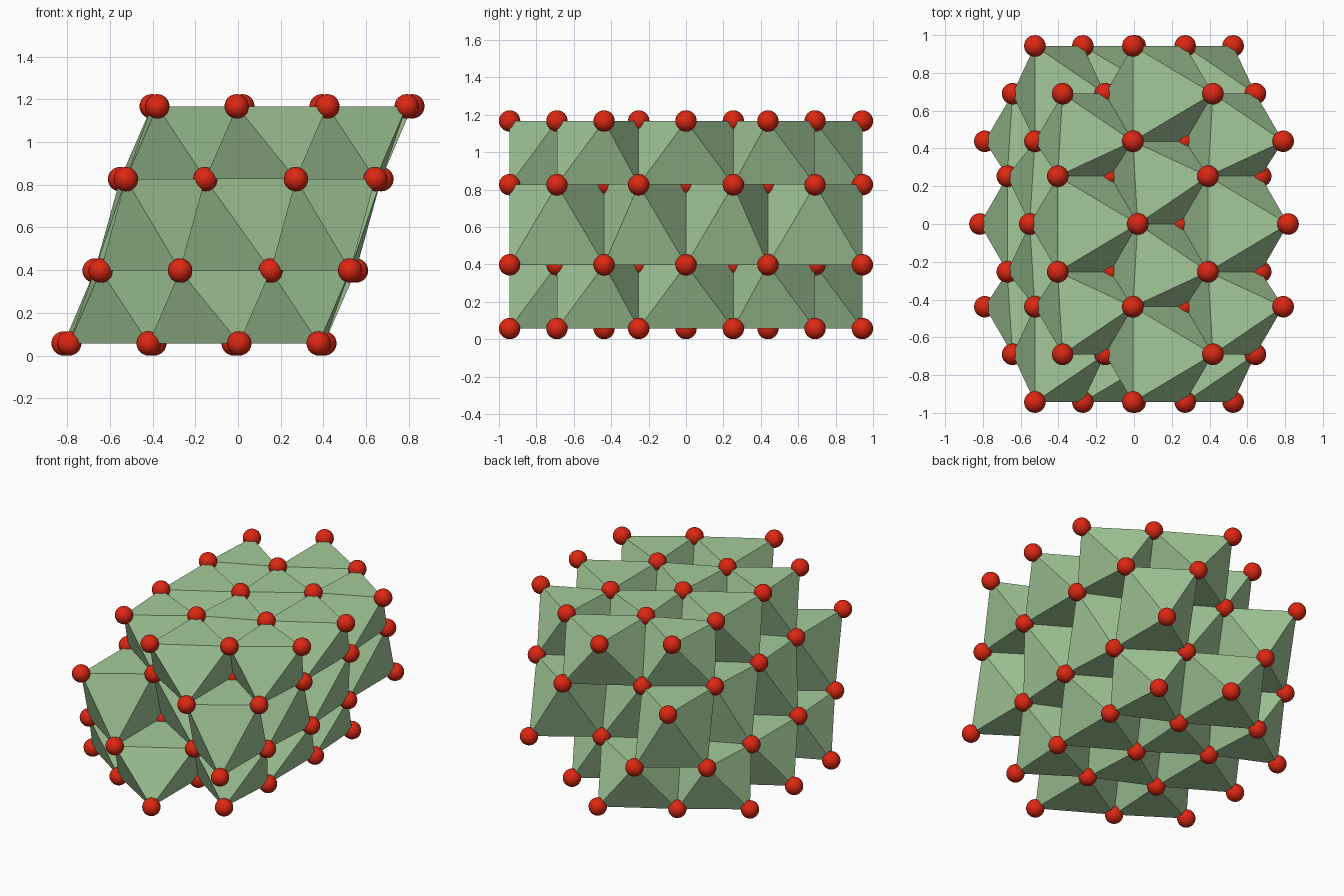
import bpy
import bmesh
from mathutils import Vector

cube = bpy.data.objects.get("Cube")
if cube:
    bpy.data.objects.remove(cube)

RADIUS = 0.057
MID = 0.612           # half the full height
PERIOD = 0.796        # spacing of corner points along x
LEVEL_TOP, LEVEL_UPPER = 0.555, 0.214   # heights above the middle


def make_material(name, color, roughness):
    mat = bpy.data.materials.new(name)
    mat.use_nodes = True
    mat.diffuse_color = (*color, 1)
    bsdf = mat.node_tree.nodes["Principled BSDF"]
    bsdf.inputs["Base Color"].default_value = (*color, 1)
    bsdf.inputs["Roughness"].default_value = roughness
    return mat


green = make_material("soft green", (0.37, 0.59, 0.32), 0.6)
red = make_material("bright red", (0.72, 0.02, 0.006), 0.4)


def add_object(name, bm, mat):
    mesh = bpy.data.meshes.new(name)
    bm.to_mesh(mesh)
    bm.free()
    mesh.materials.append(mat)
    obj = bpy.data.objects.new(name, mesh)
    bpy.context.collection.objects.link(obj)
    return obj


def level(rows, z):
    """Corner points from rows of (y, first x, count), mirrored in y."""
    points = []
    for y, x, count in rows:
        for side in ((1, -1) if y else (1,)):
            points += [Vector((x + i * PERIOD, side * y, z)) for i in range(count)]
    return points


# Corner points: two levels above the middle, two more by inversion
top = level([(0, 0.02, 2), (0.253, -0.404, 2), (0.438, -0.006, 2),
             (0.69, -0.378, 2), (0.943, -0.006, 1)], LEVEL_TOP)
upper = level([(0, -0.552, 2), (0.253, -0.125, 2), (0.438, -0.525, 2),
               (0.69, -0.153, 2), (0.943, -0.525, 2)], LEVEL_UPPER)
lower = [-p for p in upper]
bottom = [-p for p in top]

# Octahedron centres in each layer
top_centres = [(x, y) for x in (-0.27, 0.53) for y in (-0.46, 0, 0.46)]
top_centres += [(0.13, y) for y in (-0.69, -0.23, 0.23, 0.69)]
middle_centres = [(0, y) for y in (-0.46, 0, 0.46)]
middle_centres += [(x, y) for x in (-0.4, 0.4) for y in (-0.69, -0.23, 0.23, 0.69)]
bottom_centres = [(-x, -y) for x, y in top_centres]


def nearest_three(points, centre):
    c = Vector(centre)
    return sorted(points, key=lambda p: (p.xy - c).length)[:3]


def add_layer(name, centres, above, below):
    """Each octahedron is the hull of three corners above and three below."""
    bm = bmesh.new()
    for centre in centres:
        corners = nearest_three(above, centre) + nearest_three(below, centre)
        verts = [bm.verts.new(p + Vector((0, 0, MID))) for p in corners]
        bmesh.ops.convex_hull(bm, input=verts)
    bmesh.ops.recalc_face_normals(bm, faces=bm.faces[:])
    return add_object(name, bm, green)


add_layer("top_octahedra", top_centres, top, upper)
add_layer("middle_octahedra", middle_centres, upper, lower)
add_layer("bottom_octahedra", bottom_centres, lower, bottom)

# Smooth balls on every corner, sharing one mesh
bm = bmesh.new()
bmesh.ops.create_uvsphere(bm, u_segments=24, v_segments=16, radius=RADIUS)
for face in bm.faces:
    face.smooth = True
ball = add_object("corner_ball", bm, red)
points = top + upper + lower + bottom
ball.location = points[0] + Vector((0, 0, MID))
for p in points[1:]:
    copy = ball.copy()
    copy.location = p + Vector((0, 0, MID))
    bpy.context.collection.objects.link(copy)
